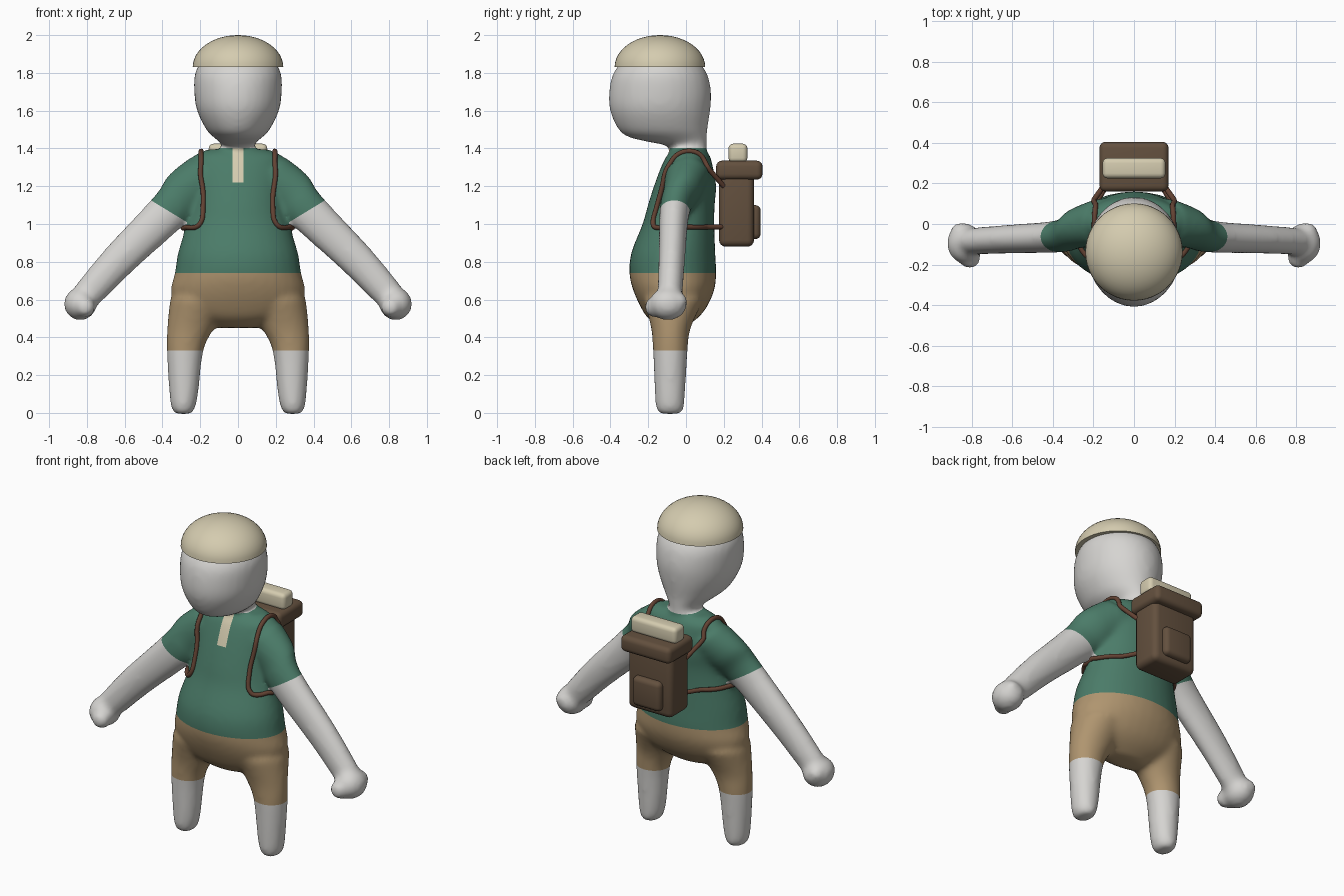
import bpy, bmesh, math
from mathutils import Vector, Matrix
from mathutils.bvhtree import BVHTree

if "Cube" in bpy.data.objects:
    bpy.data.objects.remove(bpy.data.objects["Cube"])


def material(name, rgb):
    m = bpy.data.materials.new(name)
    m.use_nodes = True
    m.diffuse_color = (*rgb, 1)
    m.node_tree.nodes["Principled BSDF"].inputs["Base Color"].default_value = (*rgb, 1)
    return m


skin = material("pale grey skin", (.67, .66, .64))
green = material("green shirt", (.07, .2, .14))
tan = material("tan shorts", (.43, .3, .16))
cream = material("cream cloth", (.66, .6, .43))
brown = material("brown canvas", (.125, .08, .048))
leather = material("strap leather", (.125, .055, .033))


def add(name, data, *mats):
    ob = bpy.data.objects.new(name, data)
    bpy.context.collection.objects.link(ob)
    for m in mats:
        data.materials.append(m)
    return ob


def from_bmesh(name, bm, *mats):
    bmesh.ops.recalc_face_normals(bm, faces=bm.faces)
    me = bpy.data.meshes.new(name)
    bm.to_mesh(me)
    bm.free()
    return add(name, me, *mats)


def smooth(ob, angle=40):
    bpy.ops.object.select_all(action='DESELECT')
    ob.select_set(True)
    bpy.context.view_layer.objects.active = ob
    bpy.ops.object.shade_smooth_by_angle(angle=math.radians(angle))


def spline(rows, steps=4):
    """Catmull-Rom interpolation of rows of numbers."""
    rows = [Vector(r) for r in rows]
    out = []
    for i in range(len(rows) - 1):
        a, b, c, d = (rows[max(0, min(len(rows) - 1, i + k))] for k in (-1, 0, 1, 2))
        for s in range(steps):
            t = s / steps
            out.append(b + (c - a) * (t / 2) + (a * 2 - b * 5 + c * 4 - d) * (t * t / 2)
                       + (b * 3 - a - c * 3 + d) * (t ** 3 / 2))
    return out + [rows[-1]]


def loft(bm, rows, side=1, u=Vector((1, 0, 0)), n=32):
    """Closed tube through rows of x, y, z, radius along u, radius along y."""
    rings = []
    for x, y, z, ru, ry in spline(rows):
        ring = []
        for k in range(n):
            a = math.tau * k / n
            p = Vector((x, y, z)) + u * ru * math.cos(a) + Vector((0, ry * math.sin(a), 0))
            p.x *= side
            ring.append(bm.verts.new(p))
        rings.append(ring)
    for r, q in zip(rings, rings[1:]):
        for k in range(n):
            bm.faces.new((r[k], r[k - 1], q[k - 1], q[k]))
    bm.faces.new(rings[0])
    bm.faces.new(rings[-1][::-1])


def ball(bm, centre, size):
    bmesh.ops.create_uvsphere(bm, u_segments=24, v_segments=16, radius=1,
                              matrix=Matrix.LocRotScale(centre, None, size))


# Body: torso, head, legs, arms and hands fused into one skin
bm = bmesh.new()
torso = [(.45, .12, -.07, .06), (.5, .25, -.07, .13), (.56, .33, -.065, .175),
         (.65, .355, -.065, .215), (.74, .335, -.07, .23), (.85, .317, -.067, .222),
         (1, .272, -.04, .19), (1.1, .25, -.025, .177), (1.2, .25, -.005, .165),
         (1.3, .25, .005, .138), (1.36, .235, .012, .115), (1.395, .16, .015, .08)]
head = [(1.35, .08, .01, .1), (1.41, .083, .008, .102), (1.435, .1, -.045, .155),
        (1.46, .13, -.095, .207), (1.5, .168, -.122, .235), (1.6, .217, -.137, .265),
        (1.7, .232, -.137, .27), (1.8, .227, -.137, .247), (1.87, .18, -.135, .185),
        (1.91, .08, -.135, .09)]
for part in (torso, head):
    loft(bm, [(0, y, z, rx, ry) for z, rx, y, ry in part])
leg = [(.29, -.085, -.005, .04, .05), (.29, -.085, .02, .06, .072), (.287, -.085, .1, .076, .08),
       (.28, -.083, .33, .097, .092), (.25, -.08, .45, .125, .105), (.2, -.065, .6, .16, .16)]
arm = [(.16, .01, 1.26, .13, .12), (.28, -.02, 1.17, .125, .1), (.365, -.06, 1.07, .11, .08),
       (.63, -.075, .81, .093, .07), (.79, -.085, .635, .08, .066), (.83, -.09, .59, .07, .06)]
for side in (1, -1):
    loft(bm, leg, side)
    loft(bm, arm, side, Vector((1, 0, 1)).normalized())
    ball(bm, (.835 * side, -.095, .577), (.087, .1, .087))
    ball(bm, (.81 * side, -.165, .56), (.055, .055, .055))
    ball(bm, (.855 * side, -.04, .59), (.05, .047, .05))
rough = from_bmesh("rough_body", bm)
mod = rough.modifiers.new("fuse", 'REMESH')
mod.mode, mod.voxel_size = 'VOXEL', .016
mod = rough.modifiers.new("soften", 'SMOOTH')
mod.factor, mod.iterations = .5, 8
deps = bpy.context.evaluated_depsgraph_get()
fused = bpy.data.meshes.new_from_object(rough.evaluated_get(deps))
bpy.data.objects.remove(rough)
bm = bmesh.new()
bm.from_mesh(fused)
bpy.data.meshes.remove(fused)


def cut(point, normal, where):
    faces = [f for f in bm.faces if where(f.calc_center_median())]
    geom = set(faces)
    for f in faces:
        geom.update(f.edges, f.verts)
    bmesh.ops.bisect_plane(bm, geom=list(geom), dist=.0005, plane_co=point, plane_no=normal)


# Clothing edges cut into the skin
HEM, WAIST, COLLAR, PLACKET = .33, .74, 1.403, 1.22
CUFF, CUFF_DIR = Vector((.365, 0, 1.067)), Vector((.52, 0, -.854))
for z in (HEM, WAIST, COLLAR):
    cut((0, 0, z), (0, 0, 1), lambda c: abs(c.x) < .42)
for s in (1, -1):
    flip = Vector((s, 1, 1))
    cut(CUFF * flip, CUFF_DIR * flip, lambda c: c.x * s > .2 and c.x * s + c.z > 1.24)
    cut((.03 * s, 0, 0), (1, 0, 0), lambda c: c.y < 0 and 1.15 < c.z < COLLAR)
cut((0, 0, PLACKET), (0, 0, 1), lambda c: c.y < 0 and abs(c.x) < .05)


def clothing(c):
    x = abs(c.x)
    past_cuff = (Vector((x, 0, c.z)) - CUFF).dot(CUFF_DIR) > 0
    if past_cuff and (x > .42 or x + c.z > 1.27):
        return 0
    if c.z > COLLAR or c.z < HEM:
        return 0
    if c.z < WAIST:
        return 2
    return 3 if x < .03 and c.y < 0 and c.z > PLACKET else 1


for f in bm.faces:
    f.material_index = clothing(f.calc_center_median())
surface = BVHTree.FromBMesh(bm)
smooth(from_bmesh("body", bm, skin, green, tan, cream), 60)

# Cap: half dome with a flat underside
bm = bmesh.new()
bmesh.ops.create_uvsphere(bm, u_segments=48, v_segments=24, radius=1)
bmesh.ops.bisect_plane(bm, geom=bm.verts[:] + bm.edges[:] + bm.faces[:], dist=.001,
                       plane_co=(0, 0, 0), plane_no=(0, 0, -1), clear_outer=True)
bmesh.ops.holes_fill(bm, edges=[e for e in bm.edges if e.is_boundary])
bm.transform(Matrix.LocRotScale((0, -.138, 1.83), None, (.24, .24, .17)))
smooth(from_bmesh("cap", bm, cream))


# Backpack
def rounded_box(name, low, high, bevel, mat):
    low, high = Vector(low), Vector(high)
    bm = bmesh.new()
    bmesh.ops.create_cube(bm, size=1, matrix=Matrix.LocRotScale((low + high) / 2, None, high - low))
    bmesh.ops.bevel(bm, geom=bm.edges[:], offset=bevel, segments=4, profile=.5, affect='EDGES')
    smooth(from_bmesh(name, bm, mat))


rounded_box("backpack_bag", (-.15, .175, .88), (.15, .36, 1.3), .035, brown)
rounded_box("backpack_lid", (-.17, .16, 1.235), (.17, .405, 1.335), .03, brown)
rounded_box("backpack_pocket", (-.095, .33, .92), (.095, .395, 1.1), .028, brown)
rounded_box("bedroll", (-.155, .225, 1.325), (.155, .325, 1.425), .025, cream)

# Shoulder straps hugging the body
path = [(.2, .15, 1.3), (.2, .1, 1.37), (.2, .02, 1.4), (.2, -.07, 1.36), (.2, -.14, 1.25),
        (.203, -.18, 1.1), (.21, -.2, 1.03), (.24, -.18, .99), (.28, -.1, .985),
        (.28, 0, .985), (.25, .08, .985), (.19, .13, .985)]
for side, label in ((1, "left"), (-1, "right")):
    mirror = Vector((side, 1, 1))
    pts = [Vector((.14, .2, 1.2)) * mirror]
    for p in spline(path, 3):
        spot, normal, _, _ = surface.find_nearest(p * mirror)
        pts.append(spot + normal * .007)
    pts.append(Vector((.13, .2, .985)) * mirror)
    curve = bpy.data.curves.new("strap_" + label, 'CURVE')
    curve.dimensions = '3D'
    curve.bevel_depth, curve.bevel_resolution = .013, 3
    line = curve.splines.new('NURBS')
    line.points.add(len(pts) - 1)
    for q, p in zip(line.points, pts):
        q.co = (*p, 1)
    line.order_u, line.use_endpoint_u, line.resolution_u = 4, True, 4
    add("strap_" + label, curve, leather)
